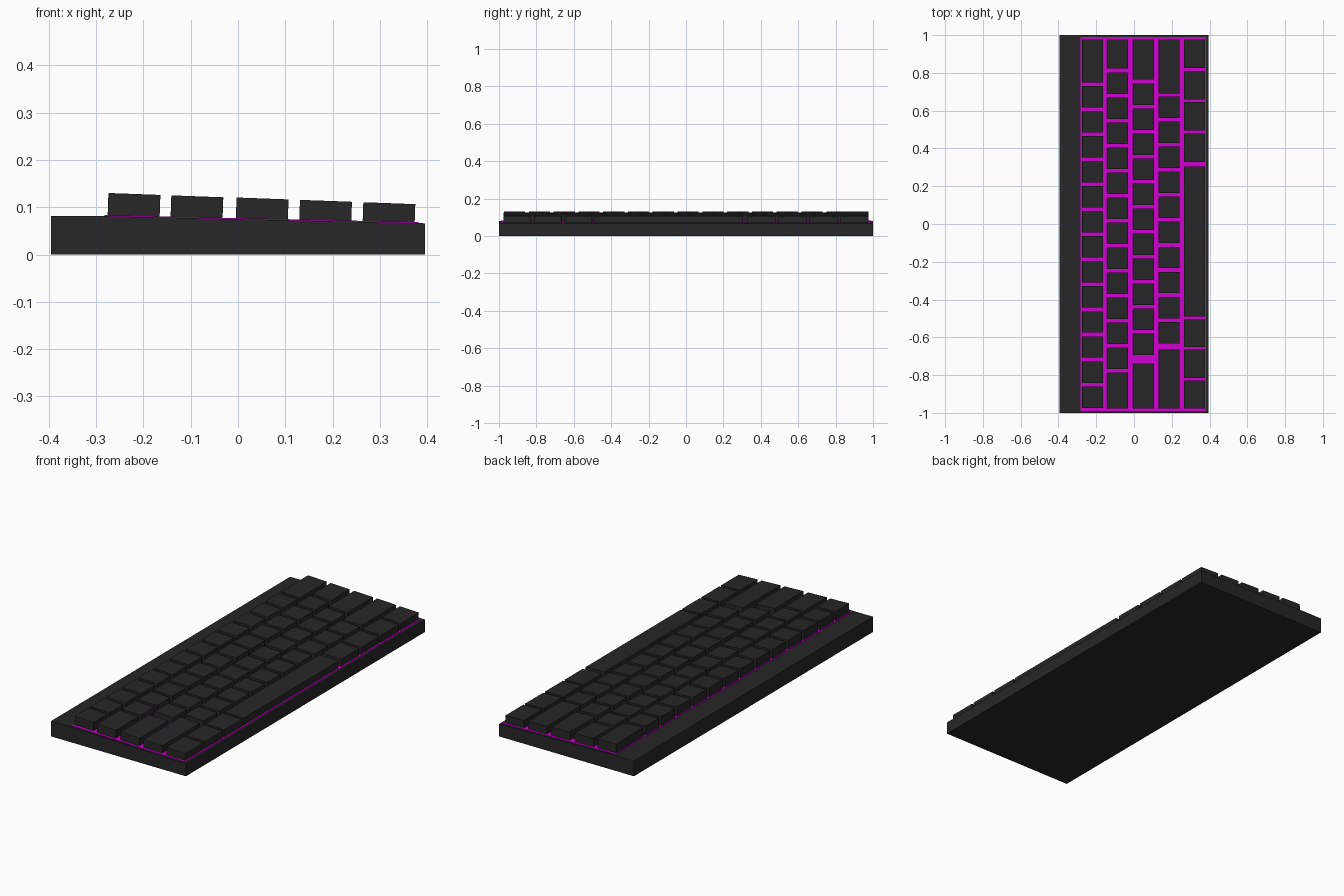
import bpy, bmesh, math
from mathutils import Matrix, Vector

if "Cube" in bpy.data.objects:
    bpy.data.objects.remove(bpy.data.objects["Cube"])


def material(name, color):
    m = bpy.data.materials.new(name)
    m.diffuse_color = color
    m.use_nodes = True
    m.node_tree.nodes["Principled BSDF"].inputs["Base Color"].default_value = m.diffuse_color
    return m


BLACK = material("black_plastic", (0.02, 0.02, 0.02, 1))
MAGENTA = material("magenta_backlight", (0.65, 0.0, 0.65, 1))


def finish(bm, name, mat):
    bmesh.ops.recalc_face_normals(bm, faces=bm.faces)
    me = bpy.data.meshes.new(name)
    bm.to_mesh(me)
    bm.free()
    me.materials.append(mat)
    ob = bpy.data.objects.new(name, me)
    bpy.context.collection.objects.link(ob)
    return ob


def extruded_profile(name, profile, half_y, mat):
    """Extrude an x/z outline along y."""
    bm = bmesh.new()
    face = bm.faces.new([bm.verts.new((x, -half_y, z)) for x, z in profile])
    ext = bmesh.ops.extrude_face_region(bm, geom=[face])
    verts = [g for g in ext["geom"] if isinstance(g, bmesh.types.BMVert)]
    bmesh.ops.translate(bm, verts=verts, vec=(0, 2 * half_y, 0))
    return finish(bm, name, mat)


# Case: flat strip at the back, gentle slope towards the typist (+x)
extruded_profile("case", [(-0.395, 0), (0.395, 0), (0.395, 0.066),
                          (-0.278, 0.081), (-0.395, 0.081)], 1.0, BLACK)

# Glowing plate under the keys
extruded_profile("backlight_plate", [(-0.282, 0.07), (0.382, 0.055),
                                     (0.382, 0.0685), (-0.282, 0.0832)], 0.989, MAGENTA)

KEY_W, KEY_H, TILT = 0.110, 0.048, math.radians(2.1)
END = 0.977


def key_row(name, x, z_top, spans):
    """One row of tilted box keys; spans are (y_low, y_high)."""
    bm = bmesh.new()
    for lo, hi in spans:
        mat = (Matrix.Translation((x, (lo + hi) / 2, z_top))
               @ Matrix.Rotation(TILT, 4, 'Y')
               @ Matrix.Translation((0, 0, -KEY_H / 2))
               @ Matrix.Diagonal((KEY_W, hi - lo, KEY_H, 1)))
        bmesh.ops.create_cube(bm, size=1, matrix=mat)
    finish(bm, name, BLACK)


def singles(start, count, pitch=0.1325, gap=0.019):
    """Square keys running from start towards -y."""
    return [(start - (i + 1) * pitch + gap / 2, start - i * pitch - gap / 2)
            for i in range(count)]


# Four typing rows, back to front: wide right key, square keys, wide left key
key_row("number_row_keys", -0.219, 0.128,
        [(0.750, END)] + singles(0.740, 13))
key_row("upper_row_keys", -0.086, 0.123,
        [(0.823, END)] + singles(0.812, 12) + [(-END, -0.786)])
key_row("home_row_keys", 0.052, 0.1185,
        [(0.764, END)] + singles(0.754, 11) + [(-END, -0.738)])
key_row("lower_row_keys", 0.186, 0.1135,
        [(0.692, END)] + singles(0.684, 10) + [(-END, -0.664)])

# Bottom row: modifiers on both sides of the space bar
right_side = [(0.826 - i * 0.166, 0.977 - i * 0.166) for i in range(4)]
left_side = [(-END + i * 0.163, -0.828 + i * 0.163) for i in range(3)]
key_row("modifier_keys", 0.320, 0.1085, right_side + left_side)
key_row("space_bar", 0.320, 0.1085, [(-0.490, 0.304)])
